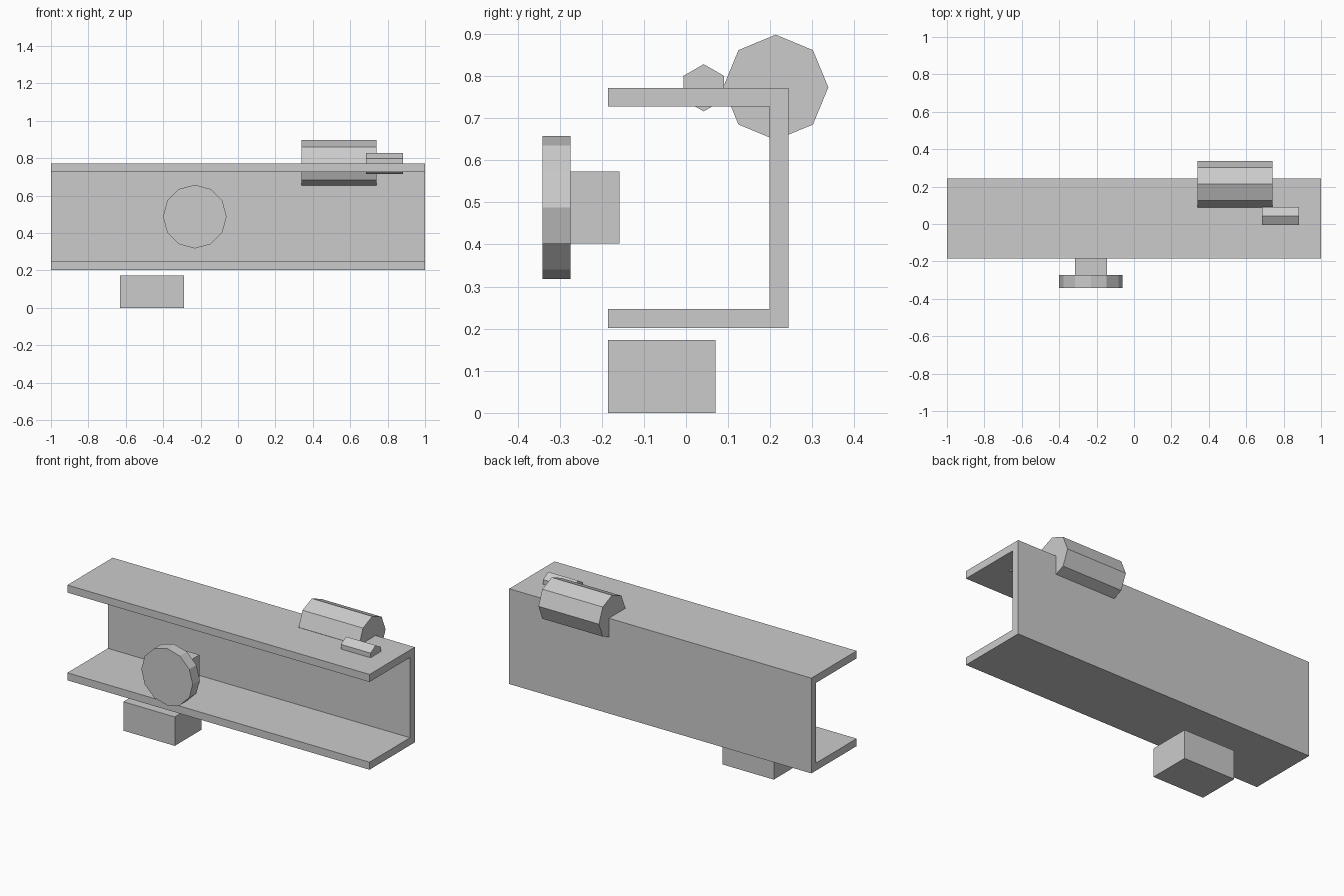
import bpy, bmesh
from math import pi
from mathutils import Matrix

if "Cube" in bpy.data.objects:
    bpy.data.objects.remove(bpy.data.objects["Cube"])


def finish(name, bm):
    bmesh.ops.recalc_face_normals(bm, faces=bm.faces)
    mesh = bpy.data.meshes.new(name)
    bm.to_mesh(mesh)
    bm.free()
    obj = bpy.data.objects.new(name, mesh)
    bpy.context.collection.objects.link(obj)
    return obj


def box(name, lo, hi):
    bm = bmesh.new()
    size = [b - a for a, b in zip(lo, hi)]
    mid = [(a + b) / 2 for a, b in zip(lo, hi)]
    bmesh.ops.create_cube(bm, size=1, matrix=Matrix.Translation(mid) @ Matrix.Diagonal((*size, 1)))
    return finish(name, bm)


def prism(name, profile, axis, start, end):
    """Extrude a profile along x (points are y, z) or y (points are x, z)."""
    bm = bmesh.new()
    place = (lambda a, b: (start, a, b)) if axis == 'X' else (lambda a, b: (a, start, b))
    face = bm.faces.new([bm.verts.new(place(a, b)) for a, b in profile])
    out = bmesh.ops.extrude_face_region(bm, geom=[face], use_keep_orig=True)
    verts = [v for v in out['geom'] if isinstance(v, bmesh.types.BMVert)]
    step = (end - start, 0, 0) if axis == 'X' else (0, end - start, 0)
    bmesh.ops.translate(bm, verts=verts, vec=step)
    return finish(name, bm)


def polygon(a, b, radius, sides):
    """Regular polygon with a vertex at the top."""
    rot = [Matrix.Rotation(2 * pi * i / sides, 2) for i in range(sides)]
    return [(a + radius * m[1][0], b + radius * m[0][0]) for m in rot]


# Long C-shaped channel, open to the front
y0, y1, z0, z1, t = -0.185, 0.243, 0.202, 0.772, 0.045
channel = [(y0, z0), (y1, z0), (y1, z1), (y0, z1),
           (y0, z1 - t), (y1 - t, z1 - t), (y1 - t, z0 + t), (y0, z0 + t)]
prism("channel_body", channel, 'X', -1, 1)

# Octagonal barrel on the rear top edge, small hexagonal rod beside it
prism("top_barrel", polygon(0.213, 0.773, 0.125, 8), 'X', 0.34, 0.74)
prism("top_rod", polygon(0.042, 0.772, 0.056, 6), 'X', 0.685, 0.882)

# Twelve-sided front disc with its square stub
prism("front_disc", polygon(-0.231, 0.488, 0.17, 12), 'Y', -0.341, -0.274)
box("disc_stub", (-0.316, -0.274, 0.402), (-0.145, -0.158, 0.573))

# Block below the channel
box("lower_block", (-0.63, -0.185, 0), (-0.289, 0.07, 0.173))
